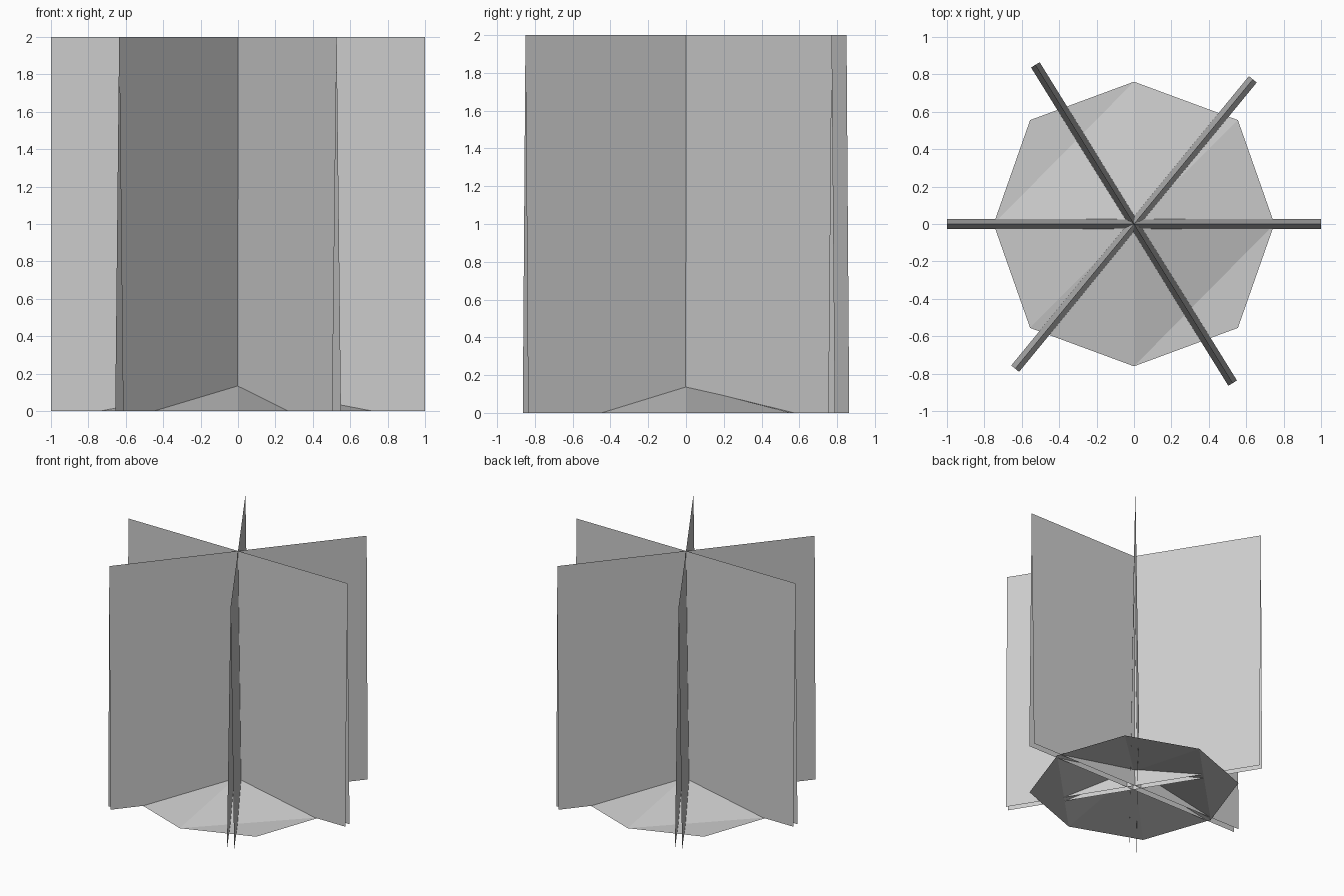
import bpy
from math import radians, cos, sin

if "Cube" in bpy.data.objects:
    bpy.data.objects.remove(bpy.data.objects["Cube"])


def add_mesh(name, verts, faces):
    mesh = bpy.data.meshes.new(name)
    mesh.from_pydata(verts, [], faces)
    mesh.update()
    obj = bpy.data.objects.new(name, mesh)
    bpy.context.collection.objects.link(obj)
    return obj


# Crossed cards: each is two sheets joined along the top and splayed at the foot
def folded_card(name, angle, spread=0.027):
    c, s = cos(radians(angle)), sin(radians(angle))
    pts = [(-1, -spread, 0), (1, -spread, 0), (1, 0, 2),
           (-1, 0, 2), (1, spread, 0), (-1, spread, 0)]
    verts = [(x * c - y * s, x * s + y * c, z) for x, y, z in pts]
    return add_mesh(name, verts, [(0, 1, 2, 3), (3, 2, 4, 5)])


for i, angle in enumerate((0, 50.6, 121.8)):
    folded_card(f"foliage_card_{i + 1}", angle)

# Ground skirt: 2 x 2 grid with pulled-in corners and a raised centre, open below
R, RY, C, H = 0.75, 0.76, 0.555, 0.143
rim = [(R, 0, 0), (C, C, 0), (0, RY, 0), (-C, C, 0),
       (-R, 0, 0), (-C, -C, 0), (0, -RY, 0), (C, -C, 0)]
faces = []
for k in range(0, 8, 2):
    a, corner, b = k, k + 1, (k + 2) % 8
    if k % 4 == 0:   # ridge runs from the centre to the corner
        faces += [(8, a, corner), (8, corner, b)]
    else:            # flat outer corner
        faces += [(8, a, b), (a, corner, b)]
add_mesh("ground_skirt", rim + [(0, 0, H)], faces)
